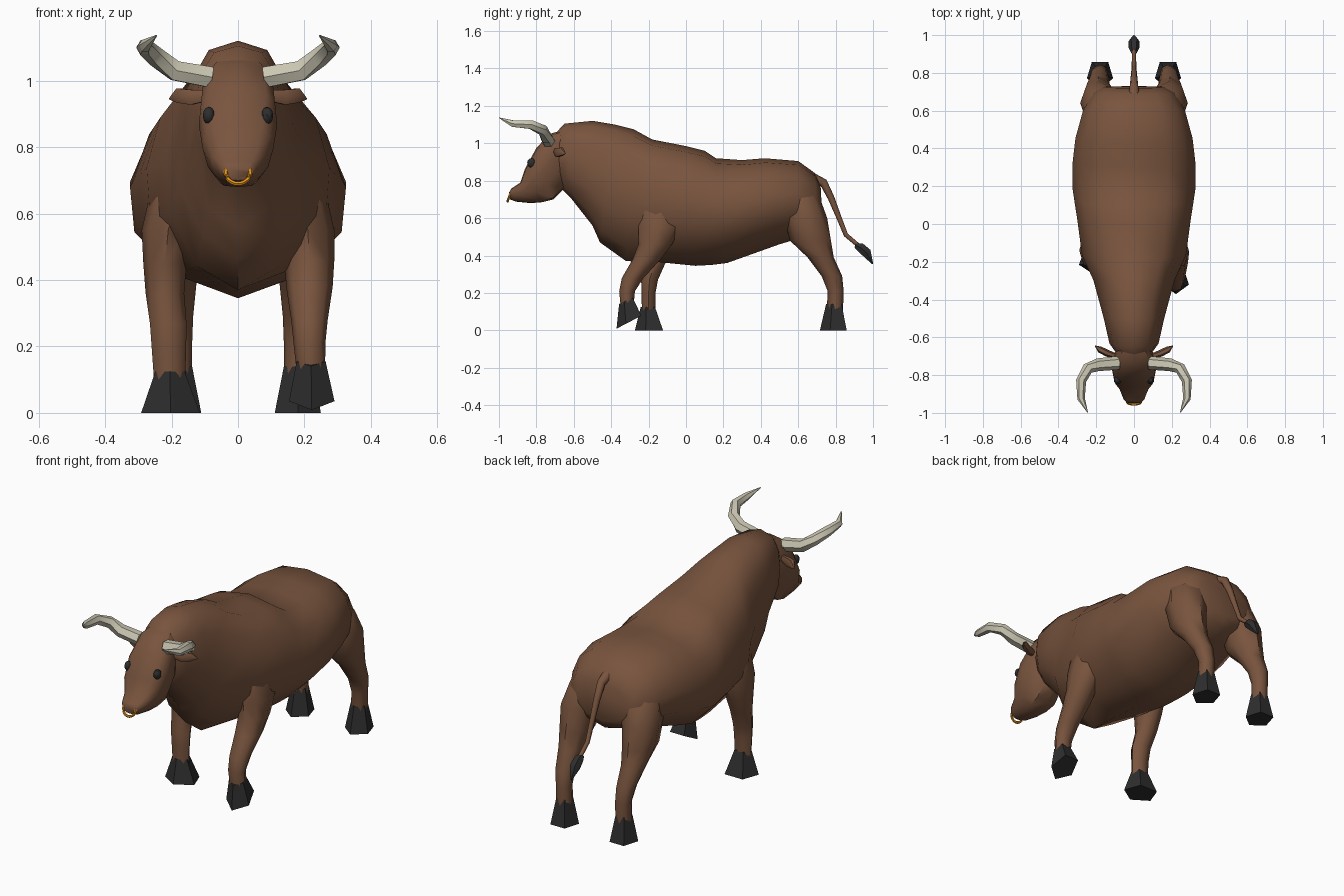
import bpy, bmesh, math
from mathutils import Vector

if "Cube" in bpy.data.objects:
    bpy.data.objects.remove(bpy.data.objects["Cube"])


def material(name, rgb):
    m = bpy.data.materials.new(name)
    m.diffuse_color = (*rgb, 1)
    m.use_nodes = True
    m.node_tree.nodes["Principled BSDF"].inputs["Base Color"].default_value = m.diffuse_color
    return m


HIDE = material("brown hide", (0.19, 0.089, 0.048))
DARK = material("charcoal", (0.027, 0.027, 0.027))
HORN = material("ivory horn", (0.60, 0.57, 0.45))
GOLD = material("orange gold", (0.80, 0.30, 0.01))


def loft(name, rings, mat, angle=50):
    """Skin a list of equal-sized rings and cap both ends."""
    bm = bmesh.new()
    rows = [[bm.verts.new(p) for p in r] for r in rings]
    n = len(rows[0])
    for a, b in zip(rows, rows[1:]):
        for i in range(n):
            j = (i + 1) % n
            bm.faces.new((a[i], a[j], b[j], b[i]))
    bm.faces.new(rows[0])
    bm.faces.new(rows[-1])
    bmesh.ops.recalc_face_normals(bm, faces=bm.faces)
    me = bpy.data.meshes.new(name)
    bm.to_mesh(me)
    bm.free()
    me.materials.append(mat)
    ob = bpy.data.objects.new(name, me)
    bpy.context.collection.objects.link(ob)
    bpy.context.view_layer.objects.active = ob
    ob.select_set(True)
    bpy.ops.object.shade_smooth_by_angle(angle=math.radians(angle))
    ob.select_set(False)
    return ob


def section(half, yt, zt, yb, zb, w):
    """Closed symmetric section between a top and a bottom point."""
    pts = half + [(-x, f) for x, f in half[-2:0:-1]]
    return [(x * w, yb + (yt - yb) * f, zb + (zt - zb) * f) for x, f in pts]


def ring(side, x, y, z, rx, ry, n=8, tilt=0.0):
    """Elliptical ring, roughly horizontal, tilted about x, one corner to the front."""
    out = []
    for i in range(n):
        a = -math.pi / 2 + i * math.tau / n
        d = ry * math.sin(a)
        out.append((side * (x + rx * math.cos(a)),
                    y + d * math.cos(tilt), z + d * math.sin(tilt)))
    return out


def tube(path, n=8, flat=1.0):
    """Rings along a path of (x, y, z, radius)."""
    P = [Vector(p[:3]) for p in path]
    out = []
    for i, p in enumerate(P):
        t = (P[min(i + 1, len(P) - 1)] - P[max(i - 1, 0)]).normalized()
        ref = Vector((0, 0, 1)) if abs(t.z) < 0.9 else Vector((0, 1, 0))
        u = t.cross(ref).normalized()
        v = u.cross(t)
        r = path[i][3]
        out.append([p + u * r * flat * math.cos(k * math.tau / n)
                    + v * r * math.sin(k * math.tau / n) for k in range(n)])
    return out


# Body: neck to rump
barrel = [(0, 0), (.57, .1), (.96, .33), (1, .57), (.85, .8), (.55, .95), (0, 1)]
body = [
    (-.71, 1.04, -.66, .75, .09), (-.65, 1.105, -.61, .70, .13),
    (-.50, 1.12, -.50, .56, .16), (-.38, 1.10, -.46, .47, .183),
    (-.28, 1.075, -.32, .37, .215), (-.18, 1.02, -.15, .365, .275),
    (.0, .985, .05, .345, .30), (.10, .96, .14, .35, .315),
    (.16, .92, .22, .36, .325), (.30, .91, .36, .41, .325),
    (.42, .92, .50, .46, .31), (.60, .905, .60, .49, .27),
    (.69, .84, .70, .53, .215), (.72, .77, .73, .58, .16)]
loft("body", [section(barrel, *s) for s in body], HIDE)

# Head: poll to muzzle
skull = [(0, 0), (.5, .03), (.85, .3), (1, .6), (.95, .82), (.70, .97), (0, 1)]
head = [
    (-.66, 1.07, -.63, .80, .085), (-.73, 1.05, -.66, .75, .11),
    (-.80, .975, -.71, .70, .118), (-.86, .865, -.77, .685, .106),
    (-.885, .79, -.83, .68, .08), (-.935, .757, -.91, .688, .056),
    (-.947, .735, -.94, .70, .04)]
loft("head", [section(skull, *s) for s in head], HIDE)

# Legs: hind pair is symmetric, front pair is mid-step
hind = [(.12, .58, .80, .05, .07), (.155, .61, .71, .105, .105),
        (.185, .64, .60, .10, .115),
        (.19, .665, .48, .083, .11), (.19, .72, .39, .065, .07),
        (.185, .78, .29, .05, .055),
        (.18, .80, .21, .042, .043), (.18, .795, .07, .042, .043)]
shoulder = [(.13, -.12, .78, .06, .10), (.175, -.13, .68, .085, .13)]
stepping = shoulder + [
    (.21, -.14, .55, .08, .115), (.215, -.165, .46, .075, .09),
    (.215, -.21, .38, .07, .075), (.215, -.285, .28, .055, .058),
    (.215, -.315, .21, .048, .042), (.22, -.315, .11, .042, .033)]
planted = shoulder + [
    (.21, -.14, .55, .08, .11), (.22, -.15, .45, .065, .08),
    (.22, -.165, .36, .058, .055), (.21, -.195, .27, .055, .045),
    (.208, -.20, .20, .052, .037), (.205, -.20, .06, .045, .036)]
hind_hoof = [(.18, .795, .14, .044, .046, 5), (.18, .795, 0, .073, .079, 5)]
step_hoof = [(.22, -.318, .16, .046, .044, 5, .45),
             (.222, -.298, .047, .072, .083, 5, .48)]
plant_hoof = [(.205, -.20, .125, .046, .042, 5), (.203, -.19, 0, .093, .083, 5)]
for side, tag, front, hoof in ((1, "left", stepping, step_hoof),
                               (-1, "right", planted, plant_hoof)):
    loft("front_leg_" + tag, [ring(side, *r) for r in front], HIDE)
    loft("front_hoof_" + tag, [ring(side, *r) for r in hoof], DARK, 30)
    loft("hind_leg_" + tag, [ring(side, *r) for r in hind], HIDE)
    loft("hind_hoof_" + tag, [ring(side, *r) for r in hind_hoof], DARK, 30)

    # Horn sweeping out, then forward and up
    horn = [(.08, -.735, 1.01, .036), (.19, -.745, 1.03, .034),
            (.245, -.765, 1.07, .03), (.28, -.83, 1.10, .027),
            (.28, -.925, 1.105, .02), (.245, -.998, 1.136, .002)]
    loft("horn_" + tag, tube([(side * x, y, z, r) for x, y, z, r in horn], 6), HORN)

    # Ear
    ear = [(.09, -.70, .955, .018), (.14, -.685, .95, .026),
           (.18, -.665, .955, .025), (.206, -.645, .945, .003)]
    loft("ear_" + tag, tube([(side * x, y, z, r) for x, y, z, r in ear], 6, .7), HIDE)

    # Eye, set nearly flush in the side of the forehead
    bpy.ops.mesh.primitive_uv_sphere_add(segments=10, ring_count=6, radius=1,
                                         location=(side * .088, -.826, .895))
    eye = bpy.context.object
    eye.name = "eye_" + tag
    eye.scale = (.019, .023, .026)
    eye.data.materials.append(DARK)
    bpy.ops.object.shade_smooth()

# Tail and tuft
loft("tail", tube([(0, .68, .81, .03), (0, .735, .79, .022), (0, .775, .71, .018),
                   (0, .815, .61, .014), (0, .855, .51, .012), (0, .92, .455, .011)]), HIDE)
loft("tail_tuft", tube([(0, .905, .455, .014), (0, .933, .443, .028),
                        (0, .965, .415, .030), (0, .998, .355, .004)], 6), DARK)

# Nose ring: open arc hanging from the nostrils
arc = [math.radians(165 + 210 * i / 14) for i in range(15)]
loft("nose_ring", tube([(.037 * math.cos(a), -.942 + .012 * math.sin(a),
                         .724 + .034 * math.sin(a), .007) for a in arc], 6), GOLD)
